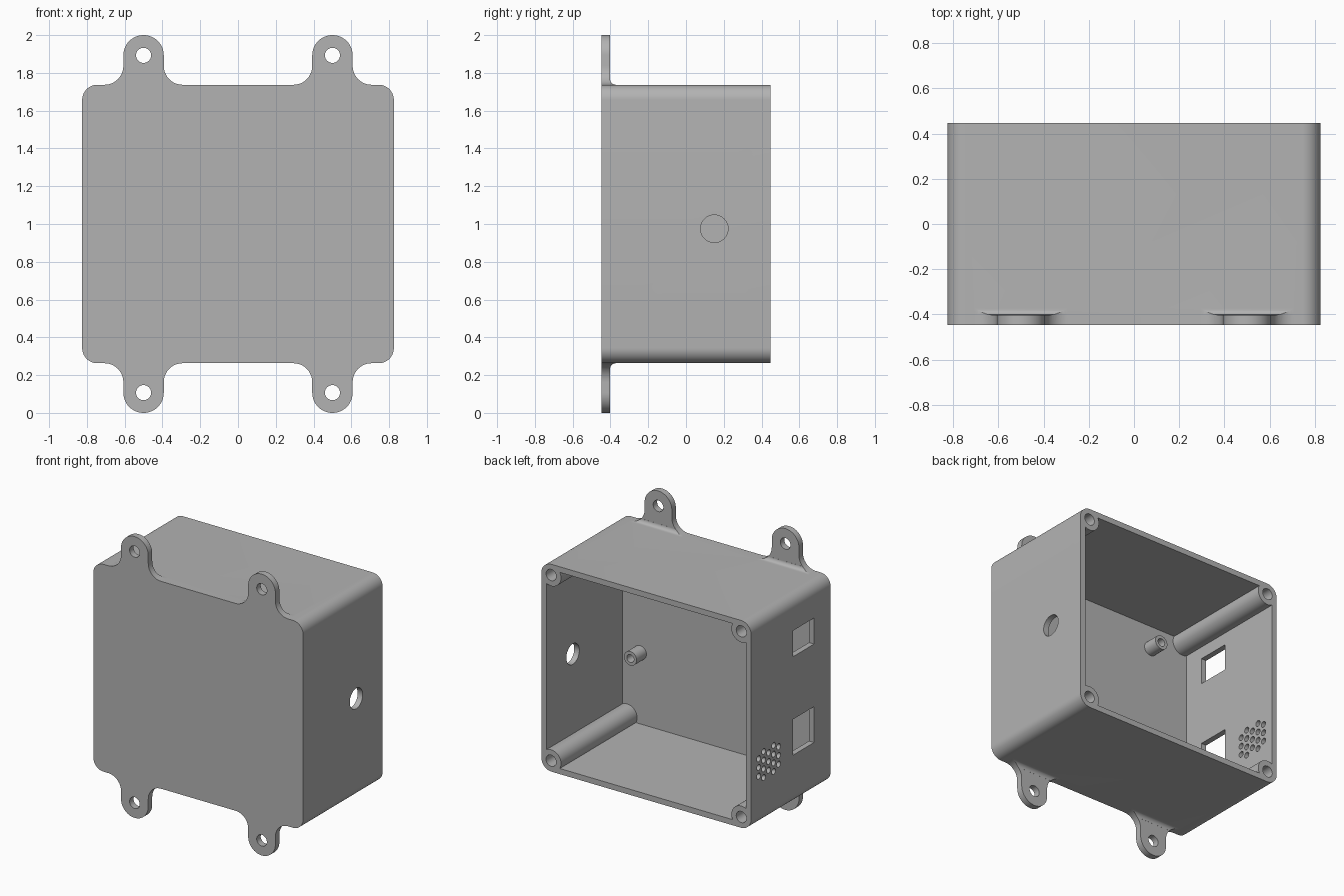
import bpy, bmesh, math

if "Cube" in bpy.data.objects:
    bpy.data.objects.remove(bpy.data.objects["Cube"])

grey = bpy.data.materials.new("grey_plastic")
grey.diffuse_color = (0.45, 0.45, 0.45, 1)
grey.use_nodes = True
grey.node_tree.nodes["Principled BSDF"].inputs["Base Color"].default_value = grey.diffuse_color

W, H, D, R = 0.825, 0.737, 0.447, 0.08    # half width, half height, half depth, corner radius
WALL, FLOOR, TAB_BACK = 0.04, -0.407, -0.402
BX, BZ = 0.748, 0.66                      # screw pillar centres
TAB_X, TAB_Z, TAB_R, FLARE = 0.5, 0.893, 0.107, 0.1


def arc(cx, cz, r, a0, a1, n=12):
    return [(cx + r * math.cos(math.radians(a0 + (a1 - a0) * i / n)),
             cz + r * math.sin(math.radians(a0 + (a1 - a0) * i / n))) for i in range(n + 1)]


def circle(cx, cz, r, n=40):
    return arc(cx, cz, r, 0, 360, n)[:-1]


def make(name, rings):
    """Loft matching closed rings into a capped solid."""
    bm = bmesh.new()
    loops = [[bm.verts.new((x, y, z + 1)) for x, y, z in ring] for ring in rings]
    n = len(loops[0])
    for a, b in zip(loops, loops[1:]):
        for i in range(n):
            bm.faces.new((a[i], a[(i + 1) % n], b[(i + 1) % n], b[i]))
    bm.faces.new(loops[0])
    bm.faces.new(loops[-1][::-1])
    bmesh.ops.recalc_face_normals(bm, faces=bm.faces)
    me = bpy.data.meshes.new(name)
    bm.to_mesh(me)
    bm.free()
    me.materials.append(grey)
    ob = bpy.data.objects.new(name, me)
    bpy.context.collection.objects.link(ob)
    return ob


def prism(name, pts, y0, y1):
    """Extrude an (x, z) profile along y."""
    return make(name, [[(x, y, z) for x, z in pts] for y in (y0, y1)])


def side_prism(name, pts, x0, x1):
    """Extrude a (y, z) profile along x."""
    return make(name, [[(x, y, z) for y, z in pts] for x in (x0, x1)])


def combine(ob, other, op):
    m = ob.modifiers.new(op, 'BOOLEAN')
    m.operation, m.solver, m.object = op, 'EXACT', other
    bpy.ops.object.select_all(action='DESELECT')
    bpy.context.view_layer.objects.active = ob
    ob.select_set(True)
    bpy.ops.object.modifier_apply(modifier=m.name)
    bpy.data.objects.remove(other, do_unlink=True)


# Outer box with rounded upright corners
outline = []
for sx, sz, a in ((1, 1, 0), (-1, 1, 90), (-1, -1, 180), (1, -1, 270)):
    outline += arc(sx * (W - R), sz * (H - R), R, a, a + 90)
case = prism("enclosure", outline, -D, D)

# Cavity open at the back, leaving a round screw pillar in each corner
ox, r = W - WALL - BX, 0.078
a0 = -math.degrees(math.acos(ox / r))
notch = arc(BX, BZ, r, a0, -270 - a0, 20)
cavity = []
for sx, sz in ((1, 1), (-1, 1), (-1, -1), (1, -1)):
    cavity += [(sx * x, sz * z) for x, z in notch][::sx * sz]
combine(case, prism("cavity", cavity, FLOOR, D + 0.1), 'DIFFERENCE')

# Flared mounting tabs with a small fillet behind each one
half = arc(TAB_R + FLARE, H + FLARE, FLARE, 270, 180) + arc(0, TAB_Z, TAB_R, 0, 90, 16)
half = [(TAB_R + FLARE, H - 0.02)] + half
tab = half + [(-x, z) for x, z in half[-2::-1]]
F = 0.03
for sx in (-1, 1):
    for sz in (-1, 1):
        combine(case, prism("tab", [(sx * TAB_X + x, sz * z) for x, z in tab], -D, TAB_BACK), 'UNION')
        rings = []
        for i in range(9):
            t = math.radians(90 * i / 8)
            y, h = TAB_BACK + F * (1 - math.sin(t)), F * (1 - math.cos(t))
            w = TAB_R + FLARE - math.sqrt(max(0, FLARE ** 2 - (FLARE - h) ** 2))
            if i == 8:
                y = TAB_BACK + 0.0005
            rings.append([(sx * TAB_X + x, yy, sz * (H + h)) for x, yy in
                          ((-w, TAB_BACK - 0.01), (w, TAB_BACK - 0.01), (w, y), (-w, y))])
        base = [(x, y, sz * (H - 0.015)) for x, y, z in rings[0]]
        combine(case, make("tab_fillet", [base] + rings), 'UNION')
        combine(case, prism("tab_hole", circle(sx * TAB_X, sz * TAB_Z, 0.04), -D - 0.1, 0 - 0.3),
                'DIFFERENCE')
        combine(case, prism("screw_hole", circle(sx * BX, sz * BZ, 0.04, 32), D - 0.4, D + 0.1),
                'DIFFERENCE')

# Cable hole in the right wall
combine(case, side_prism("cable_hole", circle(0.15, -0.025, 0.073), W - 0.2, W + 0.1), 'DIFFERENCE')

# Two connector windows in the left wall
for z0, z1 in ((0.32, 0.505), (-0.38, -0.125)):
    rect = [(-0.26, z0), (-0.025, z0), (-0.025, z1), (-0.26, z1)]
    combine(case, side_prism("window", rect, -W - 0.1, -W + 0.2), 'DIFFERENCE')

# Vent holes in a staggered pattern in the left wall
for c in range(5):
    n = 4 if c % 2 else 3
    for k in range(n):
        hole = circle(0.25 + (c - 2) * 0.056, -0.32 + (k - (n - 1) / 2) * 0.062, 0.021, 20)
        combine(case, side_prism("vent", hole, -W - 0.1, -W + 0.1), 'DIFFERENCE')

# Hollow board standoffs on the floor
parts = [case]
for x in (-0.48, 0.646):
    for z in (-0.19, 0.53):
        post = prism("standoff", circle(x, z, 0.05, 32), FLOOR - 0.01, FLOOR + 0.11)
        combine(post, prism("bore", circle(x, z, 0.028, 24), FLOOR + 0.01, FLOOR + 0.2), 'DIFFERENCE')
        parts.append(post)

# Smooth the round surfaces and keep edges sharp
bpy.ops.object.select_all(action='DESELECT')
for ob in parts:
    ob.select_set(True)
bpy.context.view_layer.objects.active = case
bpy.ops.object.shade_smooth_by_angle(angle=math.radians(30))
